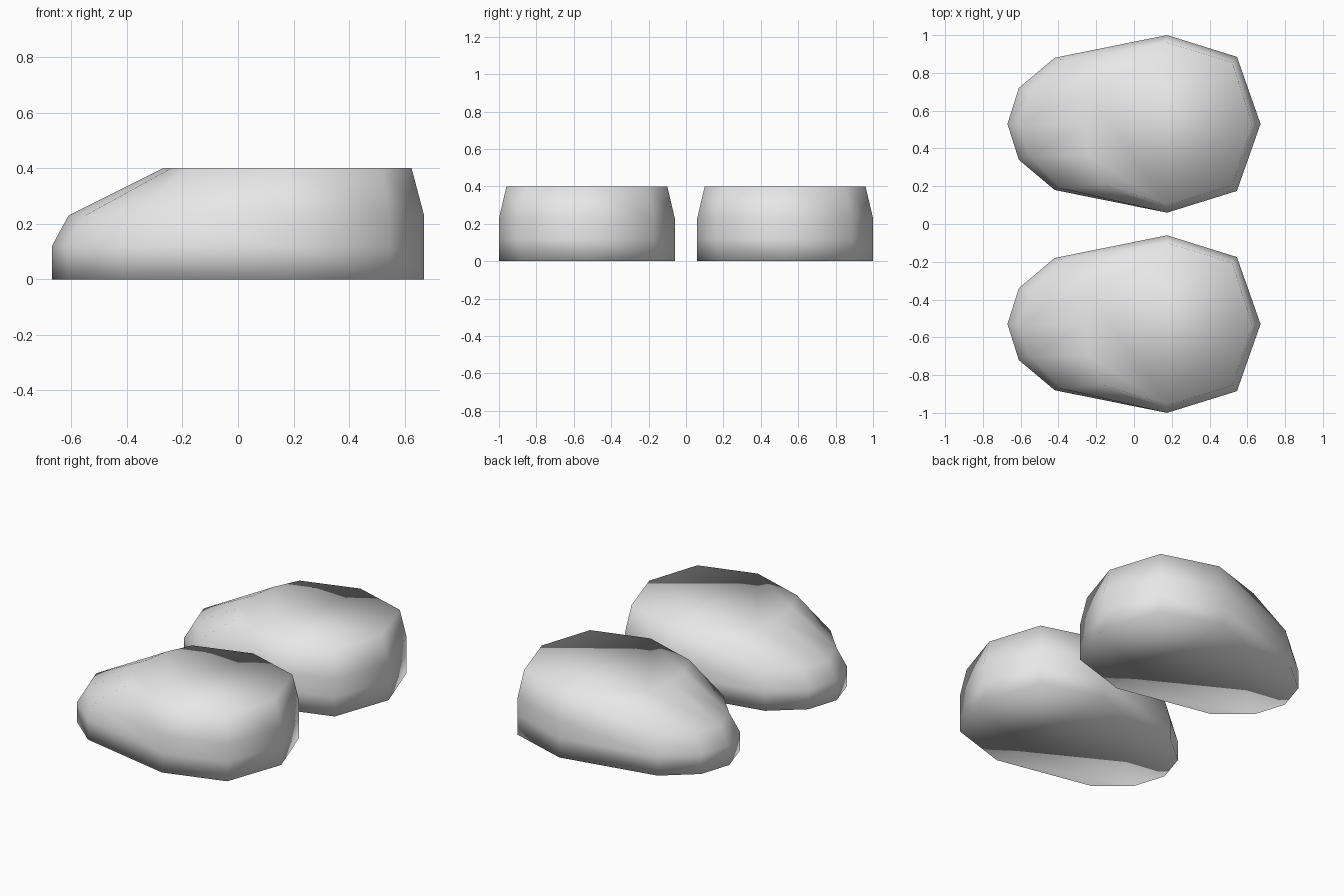
import bpy, bmesh

if "Cube" in bpy.data.objects:
    bpy.data.objects.remove(bpy.data.objects["Cube"])

mat = bpy.data.materials.new("light_grey")
mat.diffuse_color = (0.8, 0.8, 0.8, 1)
mat.use_nodes = True
mat.node_tree.nodes["Principled BSDF"].inputs["Base Color"].default_value = mat.diffuse_color

# Half outlines from toe tip to heel, (x, y), one per height
BASE = [(-.67, 0), (-.61, .19), (-.42, .35), (.175, .47), (.545, .355), (.67, 0)]
MID = [(-.61, 0), (-.55, .17), (-.39, .34), (.175, .47), (.545, .355), (.67, 0)]
TOP = [(-.27, 0), (-.24, .17), (-.17, .32), (.175, .43), (.52, .325), (.625, 0)]
LEVELS = [(0, BASE), (.12, BASE), (.23, MID), (.4, TOP)]


def foot(name, y):
    bm = bmesh.new()
    rings = []
    for z, half in LEVELS:
        # mirror the half outline into a closed ring
        full = half + [(px, -py) for px, py in half[-2:0:-1]]
        rings.append([bm.verts.new((px, py, z)) for px, py in full])
    n = len(rings[0])
    # walls
    for a, b in zip(rings, rings[1:]):
        for i in range(n):
            j = (i + 1) % n
            bm.faces.new((a[i], a[j], b[j], b[i]))
    # sole and top
    bm.faces.new(rings[0])
    bm.faces.new(rings[-1])
    bmesh.ops.recalc_face_normals(bm, faces=bm.faces)
    for f in bm.faces:
        f.smooth = True
    me = bpy.data.meshes.new(name)
    bm.to_mesh(me)
    bm.free()
    me.materials.append(mat)
    ob = bpy.data.objects.new(name, me)
    ob.location.y = y
    bpy.context.collection.objects.link(ob)


foot("left_foot", -.53)
foot("right_foot", .53)
